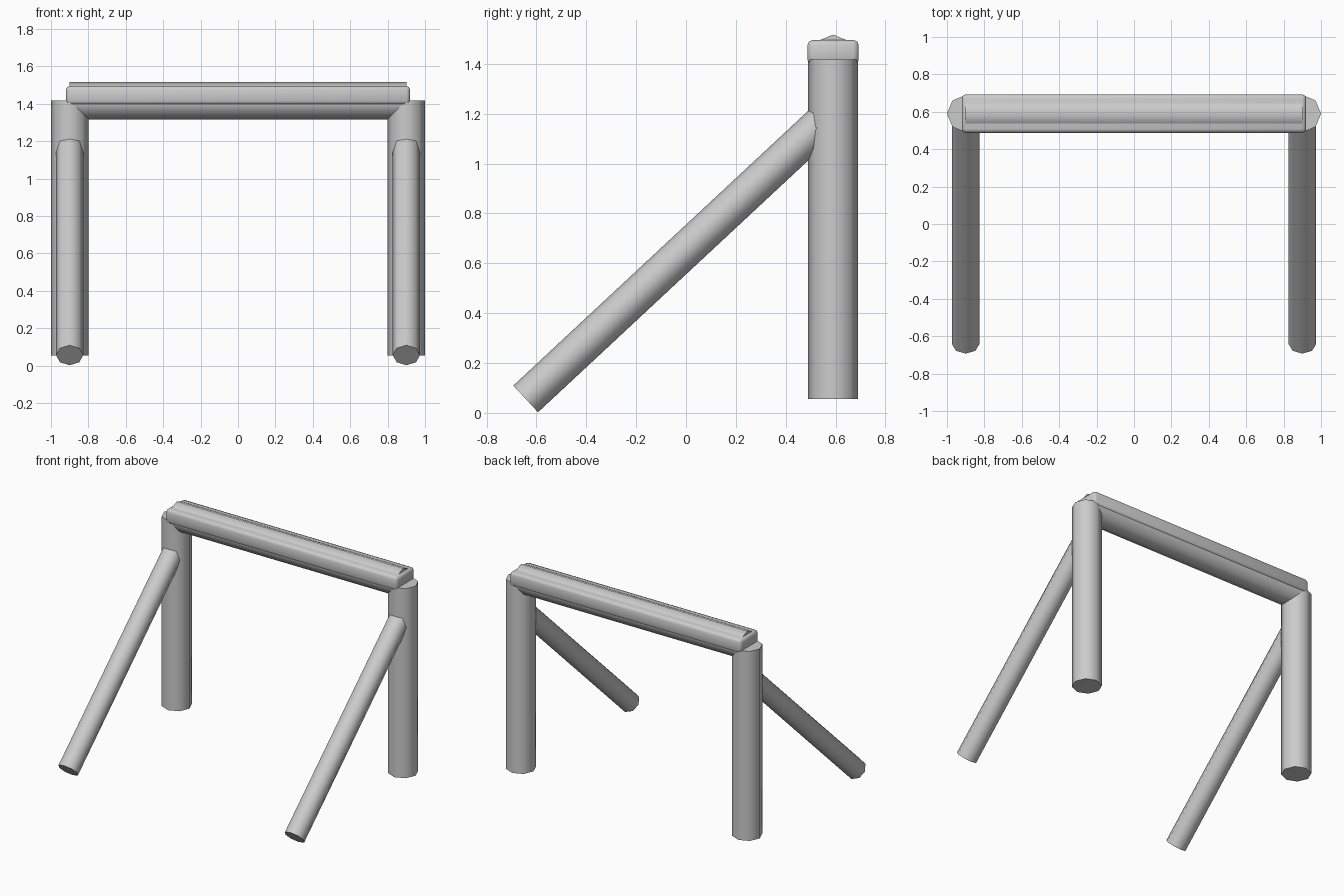
import bpy
import math
from mathutils import Vector

cube = bpy.data.objects.get("Cube")
if cube:
    bpy.data.objects.remove(cube, do_unlink=True)

grey = bpy.data.materials.new("plain_grey")
grey.use_nodes = True
grey.diffuse_color = (0.6, 0.6, 0.6, 1)
grey.node_tree.nodes["Principled BSDF"].inputs["Base Color"].default_value = (0.6, 0.6, 0.6, 1)


def finish(obj, name):
    obj.name = name
    obj.data.name = name
    obj.data.materials.append(grey)
    bpy.ops.object.shade_smooth_by_angle(angle=math.radians(60))
    return obj


def pole(name, start, end, radius):
    """Eight-sided pole between two points, with corners on its side axes."""
    start, end = Vector(start), Vector(end)
    axis = end - start
    bpy.ops.mesh.primitive_cylinder_add(vertices=8, radius=radius, depth=axis.length,
                                        location=(start + end) / 2)
    obj = bpy.context.object
    obj.rotation_euler = Vector((0, 0, 1)).rotation_difference(axis).to_euler()
    return finish(obj, name)


POST_X, POST_Y, TOP = 0.9, 0.59, 1.417

# Upright posts and the sloping braces that lean against them
for side, x in (("left", POST_X), ("right", -POST_X)):
    pole(f"{side}_post", (x, POST_Y, 0.055), (x, POST_Y, TOP), 0.1)
    pole(f"{side}_brace", (x, -0.643, 0.056), (x, 0.56, 1.177), 0.073)

# Round crossbar, its ridge showing above the cap beam
pole("crossbar", (-POST_X, POST_Y, TOP), (POST_X, POST_Y, TOP), 0.1)

# Rounded cap beam laid over the crossbar
bpy.ops.mesh.primitive_cube_add(size=1, location=(0, POST_Y, 1.445))
beam = bpy.context.object
beam.scale = (1.84, 0.205, 0.1)
bpy.ops.object.transform_apply(location=False, rotation=False, scale=True)
bevel = beam.modifiers.new("rounded_edges", "BEVEL")
bevel.width = 0.02
bevel.segments = 2
bpy.ops.object.modifier_apply(modifier=bevel.name)
finish(beam, "cap_beam")
